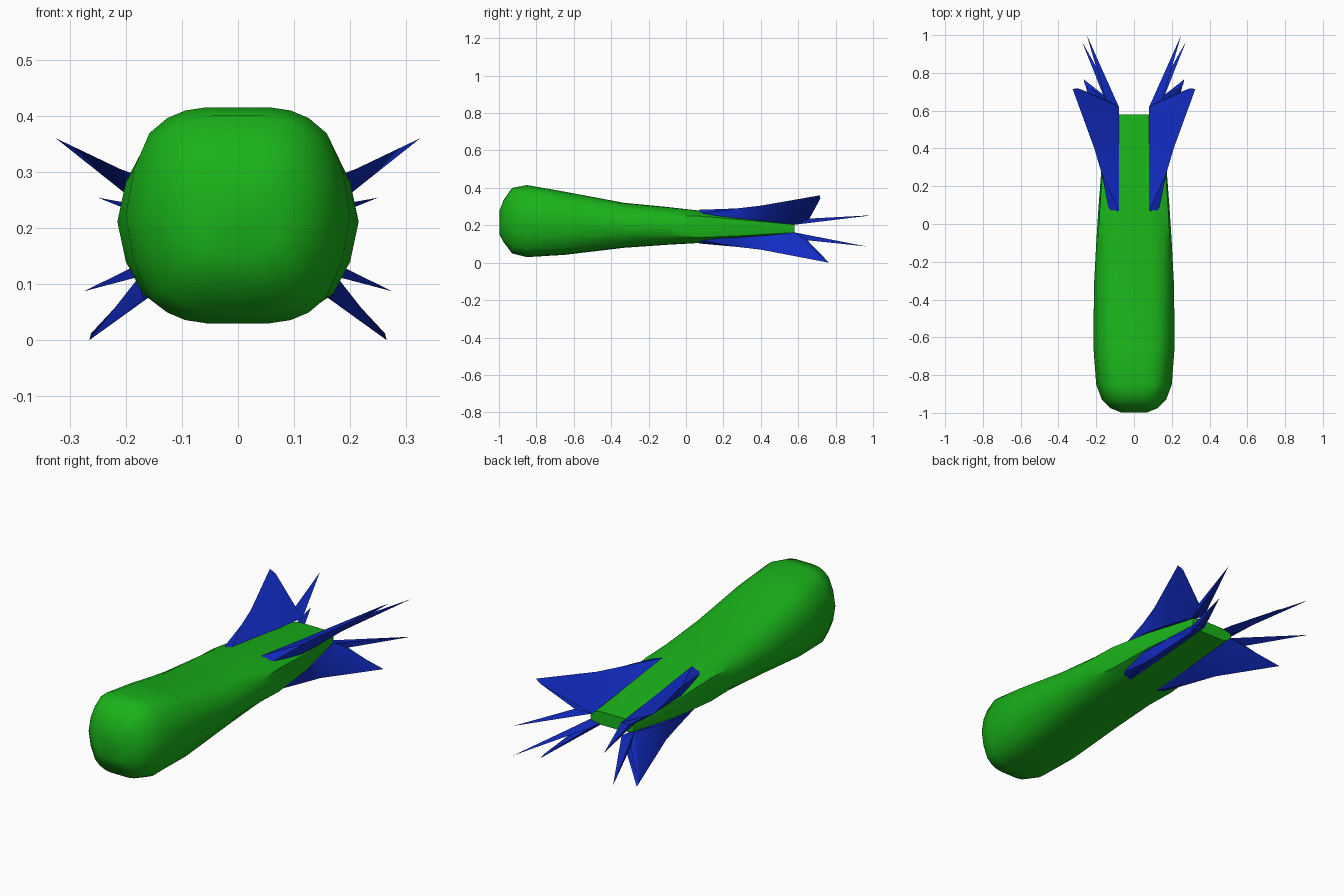
import bpy, bmesh

if "Cube" in bpy.data.objects:
    bpy.data.objects.remove(bpy.data.objects["Cube"])


def material(name, rgb):
    m = bpy.data.materials.new(name)
    m.diffuse_color = (*rgb, 1)
    m.use_nodes = True
    m.node_tree.nodes["Principled BSDF"].inputs["Base Color"].default_value = m.diffuse_color
    return m


green = material("green", (0.01, 0.45, 0.01))
blue = material("blue", (0.006, 0.025, 0.55))


def make(name, verts, faces, mat, angle):
    me = bpy.data.meshes.new(name)
    me.from_pydata(verts, [], faces)
    bm = bmesh.new()
    bm.from_mesh(me)
    bmesh.ops.recalc_face_normals(bm, faces=bm.faces)
    bm.to_mesh(me)
    bm.free()
    me.materials.append(mat)
    ob = bpy.data.objects.new(name, me)
    bpy.context.collection.objects.link(ob)
    bpy.ops.object.select_all(action='DESELECT')
    ob.select_set(True)
    bpy.context.view_layer.objects.active = ob
    bpy.ops.object.shade_smooth_by_angle(angle=angle)
    return ob


# Body: rounded section at the front blending to a chamfered slab at the tail
ROUND = [(.28, 1), (.47, .97), (.63, .9), (.79, .76), (.93, .42), (1, 0)]
SLAB = [(.3, 1), (.54, .99), (.66, .9), (.82, .78), (.96, .66), (1, 0)]
# y, half width, bottom, top, blend to slab
ROWS = [(-.997, .07, .15, .28, 0), (-.975, .125, .11, .335, 0),
        (-.93, .17, .05, .40, 0), (-.85, .2, .03, .415, 0),
        (-.65, .215, .042, .38, 0), (-.33, .212, .08, .32, 0),
        (-.1, .2, .096, .298, .4), (.06, .19, .105, .28, 1),
        (.3, .172, .123, .25, 1), (.58, .12, .15, .215, 1)]


def section(y, w, zb, zt, f):
    c, h = (zb + zt) / 2, (zt - zb) / 2
    q = [(a + (p - a) * f, b + (r - b) * f)
         for (a, b), (p, r) in zip(ROUND, SLAB)]
    right = q + [(a, -b) for a, b in q[-2::-1]]
    ring = right + [(-a, b) for a, b in right[::-1]]
    return [(a * w, y, c + b * h) for a, b in ring]


verts = [v for r in ROWS for v in section(*r)]
n = len(verts) // len(ROWS)
faces = [(i * n + j, i * n + (j + 1) % n, (i + 1) * n + (j + 1) % n, (i + 1) * n + j)
         for i in range(len(ROWS) - 1) for j in range(n)]
faces += [tuple(range(n)), tuple(range(len(verts) - n, len(verts)))]
make("body", verts, faces, green, 0.8)


# Fins: wedge blade between two root lines and an outer edge, plus a rear spike
def fin(name, inner, side, edge, back, valley, spike):
    k = len(edge)
    v = inner + side + edge + [back, valley, spike]
    b, va, sp = 3 * k, 3 * k + 1, 3 * k + 2
    f = []
    for root in (0, k):
        for i in range(k - 1):
            f += [(root + i, 2 * k + i, 2 * k + i + 1),
                  (root + i, 2 * k + i + 1, root + i + 1)]
        end = root + k - 1
        f += [(end, 3 * k - 1, b), (end, b, va), (end, va, sp)]
    f += [(k - 1, sp, 2 * k - 1), (0, k, 2 * k)]
    f += [(i, i + 1, k + i + 1, k + i) for i in range(k - 1)]
    ob = make(name, v, f, blue, 0.6)
    ob.modifiers.new("mirror", 'MIRROR').use_mirror_merge = False


fin("upper_fins",
    [(.08, .07, .283), (.08, .27, .258), (.08, .43, .238), (.08, .62, .216)],
    [(.132, .07, .262), (.165, .27, .238), (.15, .43, .221), (.122, .58, .203)],
    [(.12, .06, .27), (.172, .27, .29), (.21, .40, .305), (.325, .715, .36)],
    (.295, .718, .342), (.15, .66, .236), (.25, 1.0, .254))
fin("lower_fins",
    [(.08, .07, .103), (.08, .27, .118), (.08, .43, .133), (.08, .62, .149)],
    [(.132, .07, .122), (.165, .27, .136), (.15, .43, .146), (.122, .58, .162)],
    [(.12, .06, .115), (.15, .27, .085), (.172, .40, .07), (.265, .765, .0)],
    (.262, .74, .012), (.15, .65, .12), (.275, .965, .087))
